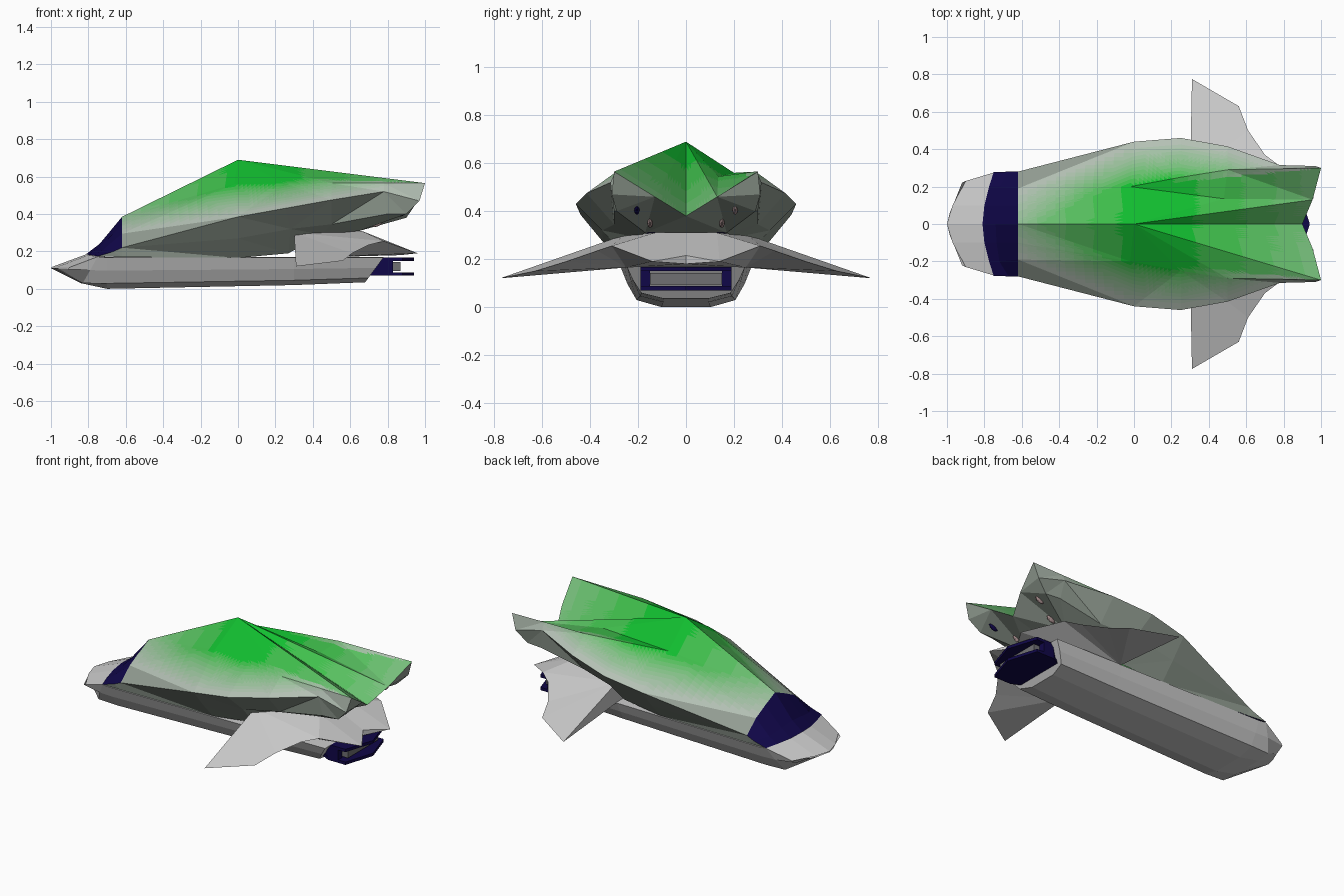
import bpy, bmesh
from mathutils import Matrix

if "Cube" in bpy.data.objects:
    bpy.data.objects.remove(bpy.data.objects["Cube"])


def material(name, rgb):
    m = bpy.data.materials.new(name)
    m.diffuse_color = (*rgb, 1)
    m.use_nodes = True
    m.node_tree.nodes["Principled BSDF"].inputs["Base Color"].default_value = m.diffuse_color
    return m


NAVY = material("navy", (0.005, 0.002, 0.065))
ROSE = material("rose_grey", (0.4, 0.28, 0.28))
CORE = material("dark_grey", (0.16, 0.16, 0.17))
LEVELS = 12
GRADIENT = [material(f"green_{i}", [a + (b - a) * i / (LEVELS - 1) for a, b in
            zip((0.5, 0.53, 0.5), (0.006, 0.52, 0.03))]) for i in range(LEVELS)]
SIDES = material("green_grey", (0.29, 0.34, 0.29))


def finish(bm, name, mats=()):
    bmesh.ops.remove_doubles(bm, verts=bm.verts, dist=0.0005)
    bmesh.ops.recalc_face_normals(bm, faces=bm.faces)
    me = bpy.data.meshes.new(name)
    bm.to_mesh(me)
    bm.free()
    ob = bpy.data.objects.new(name, me)
    bpy.context.collection.objects.link(ob)
    for m in mats:
        me.materials.append(m)
    return ob


def face(bm, pts, side=1, mat=0):
    f = bm.faces.new([bm.verts.new((x, side * y, z)) for x, y, z in pts])
    f.material_index = mat


def loft(bm, rows, side):
    for r0, r1 in zip(rows, rows[1:]):
        for i in range(len(r0) - 1):
            face(bm, (r0[i], r0[i + 1], r1[i + 1], r1[i]), side)


def prism(bm, outline, z0, z1):
    n = len(outline)
    lo = [bm.verts.new((x, y, z0)) for x, y in outline]
    hi = [bm.verts.new((x, y, z1)) for x, y in outline]
    bm.faces.new(lo)
    bm.faces.new(hi)
    for i in range(n):
        bm.faces.new((lo[i], lo[(i + 1) % n], hi[(i + 1) % n], hi[i]))


# Lower hull: faceted nose, then a chined section carried to the tail
hull_rows = [
    [(-1, 0, .11), (-.985, .06, .11), (-.96, .12, .11), (-.92, .22, .105),
     (-.9, .23, .115), (-.97, .1, .115), (-1, 0, .115)],
    [(-.84, 0, .03), (-.84, .1, .03), (-.83, .2, .03), (-.79, .245, .1),
     (-.75, .275, .172), (-.8, .1, .18), (-.81, 0, .185)]]
section = [(0, 0), (.1, 0), (.2, .03), (.238, .1), (.265, .172), (.1, .175), (0, .175)]
for x, base, k, slant in ((-.7, 0, 1.03, 0), (.3, .02, .96, 0), (.68, .035, .93, .1)):
    hull_rows.append([(x + slant * z / .175, y * k, base + z * (.17 - base) / .175)
                      for y, z in section])
bm = bmesh.new()
for s in (1, -1):
    loft(bm, hull_rows, s)
    face(bm, hull_rows[-1], s)
finish(bm, "lower_hull")

# Windshield band
bm = bmesh.new()
glass = [[(-.81, 0, .187), (-.8, .1, .182), (-.775, .2, .178), (-.75, .277, .174)],
         [(-.74, 0, .24), (-.735, .1, .228), (-.72, .2, .21), (-.67, .28, .198)],
         [(-.62, 0, .385), (-.62, .1, .34), (-.62, .19, .295), (-.62, .28, .22)]]
for s in (1, -1):
    loft(bm, glass, s)
finish(bm, "windshield", [NAVY])

# Upper shell: side rails lofted nose to tail, then roof and rear panels
rails = [
    [(-.62, .1, .34), (-.62, .19, .295), (-.62, .28, .22), (-.62, .27, .17)],
    [(-.02, .2, .56), (0, .44, .385), (0, .345, .27), (0, .25, .165)],
    [(.25, .25, .563), (.25, .46, .43), (.28, .35, .32), (.27, .23, .19)],
    [(.5, .29, .565), (.5, .415, .475), (.5, .3, .345), (.45, .2, .29)],
    [(.78, .295, .565), (.78, .315, .52), (.8, .3, .4), (.65, .17, .31)],
    [(1, .3, .565), (.97, .31, .47), (.9, .29, .4), (.65, .17, .31)]]
peak, front, valley = (0, 0, .69), (-.62, 0, .385), (.9, 0, .38)
inner, base, kink = (.955, .13, .46), (.63, 0, .31), (.48, .135, .545)
tip, edge, low, foot = rails[-1]
top = [r[0] for r in rails]
bm = bmesh.new()
for s in (1, -1):
    for n, (r0, r1) in enumerate(zip(rails, rails[1:])):
        for i in range(3):
            if n == 0 and i == 1:       # triangular flank behind the windshield
                face(bm, (r0[1], r0[2], r1[1]), s)
                face(bm, (r0[2], r1[2], r1[1]), s)
                continue
            quad = [r0[i], r0[i + 1], r1[i + 1], r1[i]]
            quad = [p for k, p in enumerate(quad) if p not in quad[:k]]
            face(bm, quad, s, 1 if i == 0 else 0)
    roof = [(front, top[0], top[1]), (front, top[1], peak)]
    if s == 1:      # this side dips inside the shoulder line
        roof += [(peak, top[1], kink), (peak, kink, inner), (peak, inner, valley)]
        roof += [(a, b, kink) for a, b in zip(top[1:3], top[2:4])]
        roof += [(top[3], inner, kink), (top[3], top[4], inner), (top[4], tip, inner)]
    else:           # this side keeps a straight ridge to the tail
        roof += [(peak, a, b) for a, b in zip(top[1:5], top[2:6])]
        roof += [(peak, tip, inner), (peak, inner, valley)]
    for tri in roof:
        face(bm, tri, s, 1)
    for poly in ((valley, inner, foot), (valley, foot, base), (inner, tip, edge),
                 (inner, edge, low), (inner, low, foot),
                 (glass[0][3], glass[1][3], glass[2][3], rails[0][3])):
        face(bm, poly, s)
bmesh.ops.remove_doubles(bm, verts=bm.verts, dist=0.0005)
bmesh.ops.triangulate(bm, faces=bm.faces)
bmesh.ops.subdivide_edges(bm, edges=bm.edges, cuts=11, use_grid_fill=True)
# Green fades to grey towards the rim and the ends
for f in bm.faces:
    x, y, z = f.calc_center_median()
    if f.material_index == 0:
        f.material_index = LEVELS
        continue
    rim = .385 + (.18 if x > 0 else .155) * x
    shoulder = .56 + (0 if x > 0 else .29) * x
    g = (z - rim) / max(shoulder - rim, .14)
    if x > 0 and abs(y) < .2 + .1 * x:
        g = 1
    g = max(.08, min(1, g)) * (1 - (.4 * x * x if x > 0 else -.6 * x))
    f.material_index = round(g * (LEVELS - 1))
finish(bm, "upper_shell", GRADIENT + [SIDES])

# Tail deck with notched rear edge and swept, drooping wings
a, b, c, d = (.29, 0, .31), (.3, .26, .3), (.66, 0, .31), (.66, .13, .31)
e, f_, g, h = (.87, 0, .215), (.96, .14, .19), (.31, 0, .165), (.31, .25, .165)
under = (.87, 0, .18)
rim = [(.31, .775, .12), (.56, .63, .15), (.61, .5, .19), (.7, .37, .235), (.78, .31, .255)]
bm = bmesh.new()
for s in (1, -1):
    for p, q in zip(rim, rim[1:]):
        face(bm, (b, p, q), s)
        face(bm, (h, p, q), s)
    for poly in ((a, b, d, c), (c, d, f_, e), (b, rim[-1], d), (d, rim[-1], f_),
                 (h, rim[-1], f_), (h, f_, under, g), (e, f_, under),
                 (a, b, h, g), (b, rim[0], h)):
        face(bm, poly, s)
finish(bm, "tail_deck_and_wings")

# Engine surround: pointed top and bottom plates plus side walls
bm = bmesh.new()
plate = [(.7, -.16), (.76, -.19), (.88, -.19), (.94, 0), (.88, .19), (.76, .19), (.7, .16)]
prism(bm, plate, .07, .088)
prism(bm, plate, .15, .168)
for s in (1, -1):
    prism(bm, [(.7, s * .15), (.76, s * .19), (.83, s * .19), (.83, s * .15)], .08, .16)
finish(bm, "engine_surround", [NAVY])

# Engine core
bm = bmesh.new()
prism(bm, [(.7, -.15), (.87, -.15), (.87, .15), (.7, .15)], .095, .143)
finish(bm, "engine_core", [CORE])

# Small round thrusters on the rear panels
for name, pos, mat in (("thruster_lower_right", (.745, .15, .35), ROSE),
                       ("thruster_lower_left", (.745, -.15, .35), ROSE),
                       ("thruster_upper_right", (.875, .205, .405), ROSE),
                       ("thruster_upper_left", (.875, -.205, .405), NAVY)):
    bm = bmesh.new()
    bmesh.ops.create_uvsphere(
        bm, u_segments=10, v_segments=6, radius=.016,
        matrix=Matrix.Translation(pos) @ Matrix.Rotation(-.45, 4, 'Y')
        @ Matrix.Diagonal((2, .7, 1, 1)))
    finish(bm, name, [mat])
